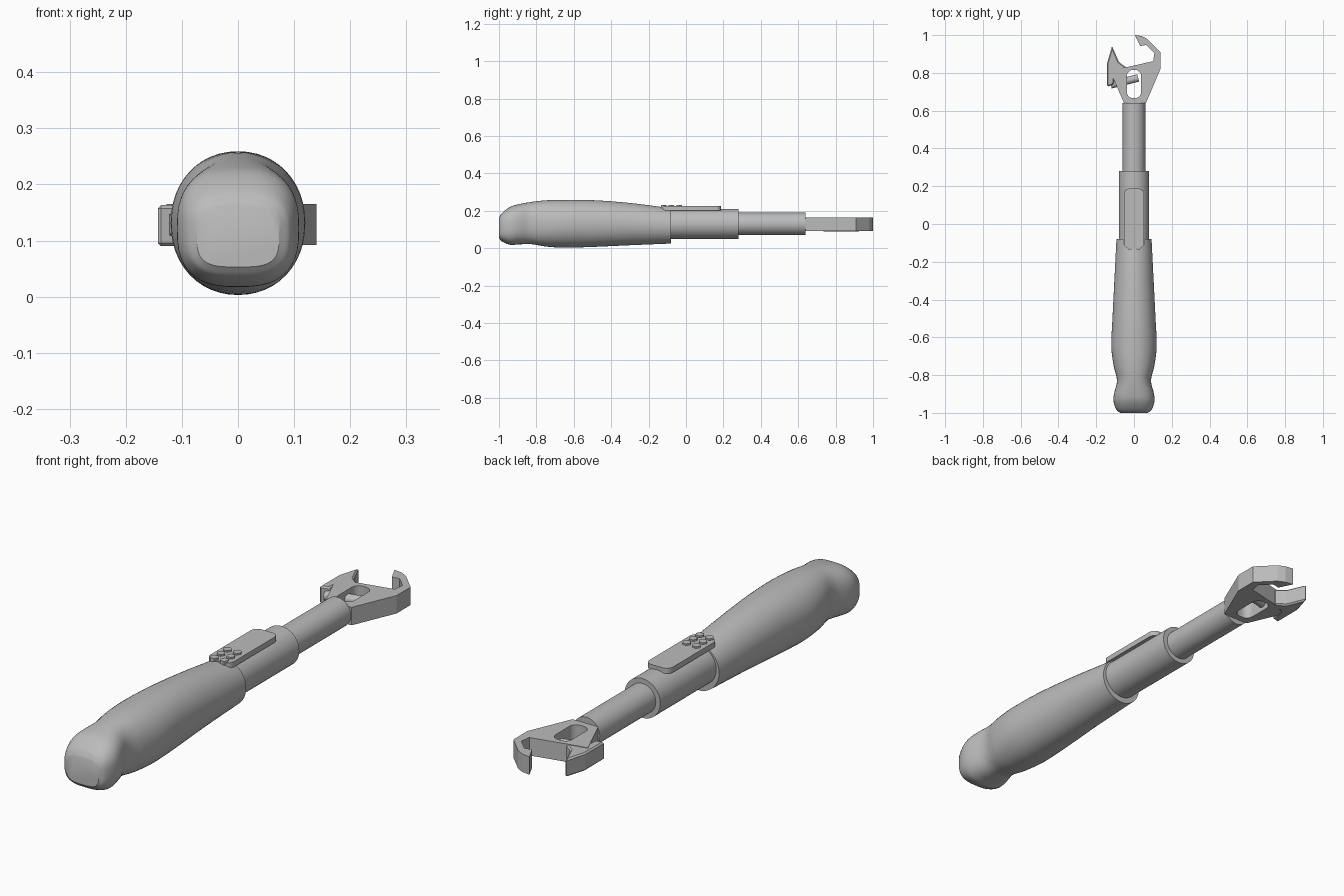
import bpy, bmesh, math
from mathutils import Vector

if "Cube" in bpy.data.objects:
    bpy.data.objects.remove(bpy.data.objects["Cube"])

AXIS_Z = 0.13
grey = bpy.data.materials.new("plain_grey")
grey.diffuse_color = (0.5, 0.5, 0.5, 1)
grey.use_nodes = True
grey.node_tree.nodes["Principled BSDF"].inputs["Base Color"].default_value = grey.diffuse_color


def finish(name, bm, angle=None):
    bmesh.ops.recalc_face_normals(bm, faces=bm.faces)
    mesh = bpy.data.meshes.new(name)
    bm.to_mesh(mesh)
    bm.free()
    ob = bpy.data.objects.new(name, mesh)
    bpy.context.collection.objects.link(ob)
    mesh.materials.append(grey)
    bpy.ops.object.select_all(action='DESELECT')
    ob.select_set(True)
    bpy.context.view_layer.objects.active = ob
    if angle:
        bpy.ops.object.shade_smooth_by_angle(angle=math.radians(angle))
    return ob


def loft(name, rings, angle):
    """Skin a list of equal-length closed rings and cap both ends."""
    bm = bmesh.new()
    loops = [[bm.verts.new(p) for p in ring] for ring in rings]
    n = len(loops[0])
    for a, b in zip(loops, loops[1:]):
        for i in range(n):
            j = (i + 1) % n
            bm.faces.new((a[i], a[j], b[j], b[i]))
    bm.faces.new(loops[0])
    bm.faces.new(loops[-1])
    return finish(name, bm, angle)


def oval(y, half_w, z0, z1, power, n=48):
    ring = []
    for i in range(n):
        t = 2 * math.pi * i / n
        c, s = math.cos(t), math.sin(t)
        x = math.copysign(abs(c) ** (2 / power), c) * half_w
        z = math.copysign(abs(s) ** (2 / power), s) * (z1 - z0) / 2
        ring.append((x, y, z + (z0 + z1) / 2))
    return ring


def tube(name, y0, y1, r):
    return loft(name, [oval(y, r, AXIS_Z - r, AXIS_Z + r, 2) for y in (y0, y1)], 40)


def slab(name, outline, z0, z1, bevel=0.0, angle=None):
    ob = loft(name, [[(x, y, z) for x, y in outline] for z in (z0, z1)], angle)
    if bevel:
        mod = ob.modifiers.new("edge", 'BEVEL')
        mod.width = bevel
        mod.segments = 1
    return ob


def rounded_rect(x0, x1, y0, y1, r, steps=6):
    pts = []
    corners = ((x1 - r, y1 - r), (x0 + r, y1 - r), (x0 + r, y0 + r), (x1 - r, y0 + r))
    for k, (cx, cy) in enumerate(corners):
        for i in range(steps + 1):
            t = math.pi / 2 * (k + i / steps)
            pts.append((cx + r * math.cos(t), cy + r * math.sin(t)))
    return pts


# Grip: key sections (y, half width, bottom, top, squareness) smoothly interpolated
keys = [(-1.0, 0.073, 0.053, 0.162, 3.4), (-0.985, 0.092, 0.037, 0.187, 3.0),
        (-0.94, 0.108, 0.018, 0.221, 2.7), (-0.90, 0.106, 0.020, 0.234, 2.6),
        (-0.83, 0.090, 0.022, 0.247, 2.4), (-0.75, 0.108, 0.009, 0.256, 2.2),
        (-0.65, 0.120, 0.003, 0.259, 2.1), (-0.50, 0.114, 0.007, 0.257, 2.1),
        (-0.30, 0.104, 0.016, 0.242, 2.0), (-0.08, 0.093, 0.025, 0.214, 2.0)]
rings = []
for i in range(len(keys) - 1):
    p0, p1, p2, p3 = (Vector(keys[min(max(i + d, 0), len(keys) - 1)]) for d in (-1, 0, 1, 2))
    m1 = (p2 - p0) * ((p2[0] - p1[0]) / (p2[0] - p0[0]))
    m2 = (p3 - p1) * ((p2[0] - p1[0]) / (p3[0] - p1[0]))
    for s in range(4):
        t = s / 4
        v = (p1 * (2 * t**3 - 3 * t**2 + 1) + m1 * (t**3 - 2 * t**2 + t)
             + p2 * (3 * t**2 - 2 * t**3) + m2 * (t**3 - t**2))
        rings.append(oval(*v))
rings.append(oval(*keys[-1]))
loft("grip", rings, 35)

# Telescoping barrel
tube("sleeve", -0.12, 0.28, 0.08)
tube("shaft", 0.25, 0.64, 0.06)

# Control plate with raised buttons
slab("control_plate", rounded_rect(-0.053, 0.053, -0.13, 0.187, 0.028), 0.203, 0.225, 0, 40)
for row in range(3):
    for x in (-0.022, 0.022):
        y = -0.12 + 0.042 * row
        hexagon = [(x + 0.017 * math.cos(k * math.pi / 3), y + 0.017 * math.sin(k * math.pi / 3))
                   for k in range(6)]
        slab("button", hexagon, 0.215, 0.232)

# Wrench head with fixed jaw and a slot cut through it
head = slab("head_fixed_jaw", [
    (0.063, 0.64), (0.14, 0.82), (0.14, 0.91), (0.07, 0.98), (0.04, 0.995), (0.005, 1.0),
    (0.033, 0.942), (0.064, 0.948), (0.108, 0.905), (0.102, 0.862),
    (-0.095, 0.818), (-0.127, 0.812), (-0.053, 0.64)], 0.092, 0.165)
slot = slab("slot_cutter", rounded_rect(-0.037, 0.037, 0.667, 0.815, 0.03), 0.0, 0.3)
slot.hide_render = True
slot.hide_set(True)
cut = head.modifiers.new("slot", 'BOOLEAN')
cut.operation = 'DIFFERENCE'
cut.solver = 'EXACT'
cut.object = slot

# Sliding jaw and the adjusting screw inside the slot
slab("sliding_jaw", [
    (-0.143, 0.727), (-0.108, 0.738), (-0.1, 0.80), (-0.04, 0.828), (-0.08, 0.858),
    (-0.116, 0.942), (-0.143, 0.85)], 0.09, 0.163, 0.006)
bm = bmesh.new()
bmesh.ops.create_cone(bm, cap_ends=True, segments=16, radius1=0.02, radius2=0.02, depth=0.15)
screw = finish("adjusting_screw", bm, 40)
screw.rotation_euler = (0, math.pi / 2, math.radians(14))
screw.location = (-0.05, 0.755, 0.128)
